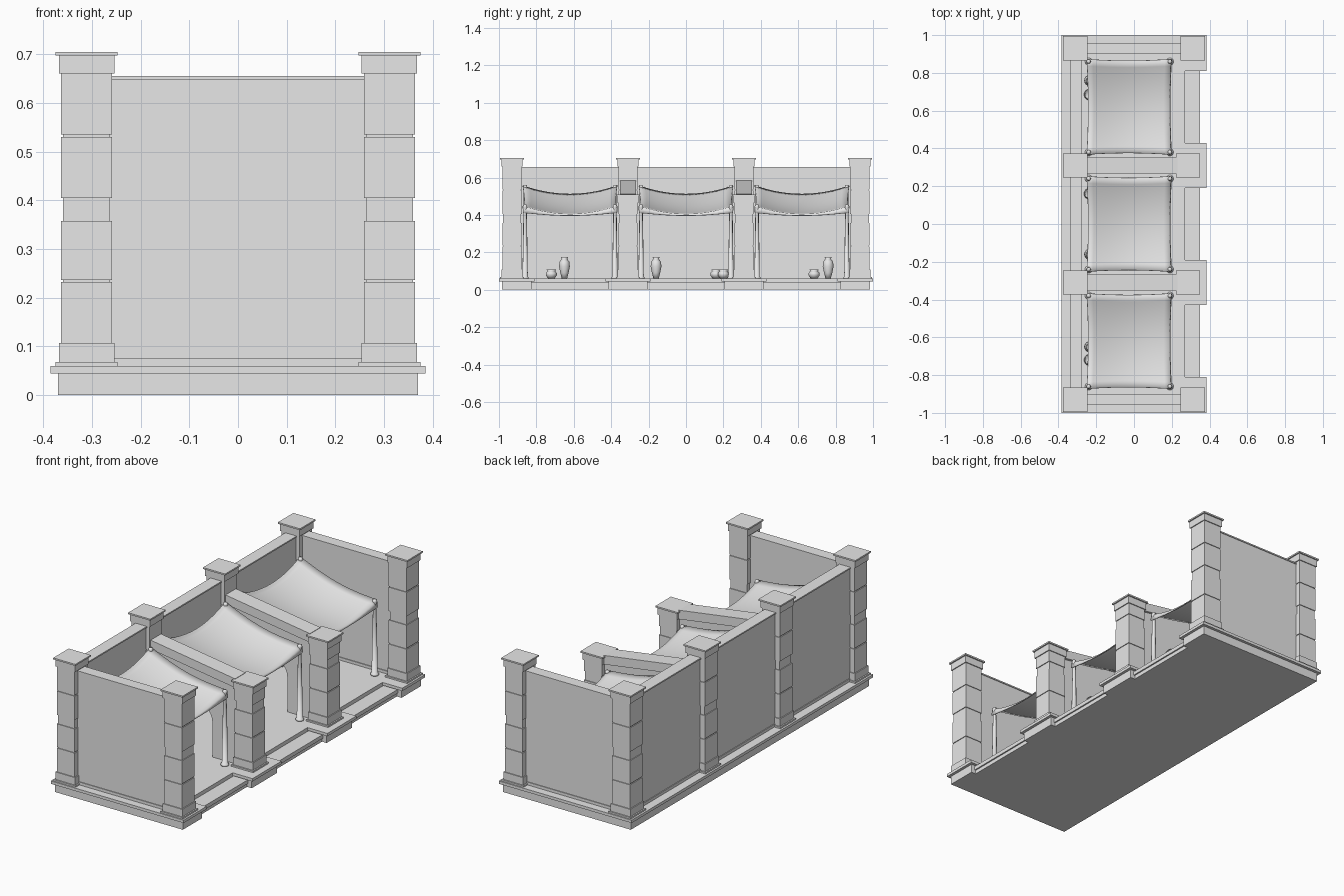
import bpy, bmesh, math
from mathutils import Vector

cube = bpy.data.objects.get("Cube")
if cube:
    bpy.data.objects.remove(cube, do_unlink=True)

stone = bpy.data.materials.new("pale_grey")
stone.use_nodes = True
GREY = (0.8, 0.8, 0.8, 1)
stone.diffuse_color = GREY
stone.node_tree.nodes["Principled BSDF"].inputs["Base Color"].default_value = GREY


def finish(name, bm, smooth=False):
    bmesh.ops.recalc_face_normals(bm, faces=bm.faces)
    mesh = bpy.data.meshes.new(name)
    for f in bm.faces:
        f.smooth = smooth
    bm.to_mesh(mesh)
    bm.free()
    mesh.materials.append(stone)
    ob = bpy.data.objects.new(name, mesh)
    bpy.context.scene.collection.objects.link(ob)
    return ob


def add_box(bm, x, y, z):
    """Box from (min, max) pairs."""
    verts = bmesh.ops.create_cube(bm, size=1)["verts"]
    for v in verts:
        v.co = Vector([(a + b) / 2 + c * (b - a) for (a, b), c in zip((x, y, z), v.co)])


def boxes(name, items):
    bm = bmesh.new()
    for x, y, z in items:
        add_box(bm, x, y, z)
    return finish(name, bm)


def prism(name, points, y, half):
    """Extrude an x-z outline along y."""
    bm = bmesh.new()
    face = bm.faces.new([bm.verts.new((px, y - half, pz)) for px, pz in points])
    new = bmesh.ops.extrude_face_region(bm, geom=[face])["geom"]
    bmesh.ops.translate(bm, vec=(0, 2 * half, 0),
                        verts=[g for g in new if isinstance(g, bmesh.types.BMVert)])
    return finish(name, bm)


def lathe(name, profile, loc, sides=16):
    bm = bmesh.new()
    vs = [bm.verts.new((r, 0, z)) for r, z in profile]
    es = [bm.edges.new(p) for p in zip(vs, vs[1:])]
    bmesh.ops.spin(bm, geom=vs + es, cent=(0, 0, 0), axis=(0, 0, 1),
                   angle=2 * math.pi, steps=sides)
    bmesh.ops.remove_doubles(bm, verts=bm.verts, dist=0.0002)
    ob = finish(name, bm, True)
    ob.location = loc
    return ob


# Platform with projecting blocks under the front pillars and steps between
FLOOR = 0.06
EDGE = 0.27
boxes("platform", [((-0.37, EDGE), (-0.985, 0.985), (0, 0.045)),
                   ((-0.385, EDGE), (-1, 1), (0.045, FLOOR))])
for lo, hi in ((-1, -0.81), (-0.43, -0.19), (0.19, 0.43), (0.81, 1)):
    a = lo + 0.015
    b = hi - 0.015
    boxes("pillar_footing", [((EDGE - 0.03, 0.37), (a, b), (0, 0.045)),
                             ((EDGE - 0.03, 0.385), (lo, hi), (0.045, FLOOR))])
for mid in (-0.62, 0, 0.62):
    boxes("front_step", [((EDGE - 0.02, 0.343), (mid - 0.21, mid + 0.21), (0, 0.02)),
                         ((EDGE - 0.02, 0.35), (mid - 0.21, mid + 0.21), (0.02, 0.04))])


# Pillars: plinth, coursed stone blocks with thin joints, capital
def pillar(name, x, y, top):
    layers = [(FLOOR, 0.068, 0.064), (0.068, 0.107, 0.057)]
    neck = top - 0.045
    z = 0.107
    for end, half in ((0.232, 0.052), (0.237, 0.048), (0.358, 0.052), (0.405, 0.048),
                      (0.53, 0.052), (0.535, 0.048), (neck, 0.052)):
        end = min(end, neck)
        if end > z:
            layers.append((z, end, half))
            z = end
    layers += [(neck, top - 0.008, 0.057), (top - 0.008, top, 0.064)]
    boxes(name, [((x - h, x + h), (y - h, y + h), (a, b)) for a, b, h in layers])


for y in (-0.93, -0.31, 0.31, 0.93):
    pillar("back_pillar", -0.311, y, 0.705)
    if abs(y) > 0.5:
        pillar("front_corner_pillar", 0.311, y, 0.705)
    else:
        pillar("front_inner_pillar", 0.286, y, 0.51)

# Outer walls with a base strip and a thin coping
WALL = ((FLOOR, 0.075, 0.004), (0.075, 0.648, 0), (0.648, 0.655, 0.004))
boxes("back_wall", [((-0.336 - e, -0.279 + e), (-0.92, 0.92), (a, b)) for a, b, e in WALL])
for s in (-1, 1):
    c = s * 0.929
    boxes("end_wall", [((-0.3, 0.3), (c - 0.026 - e, c + 0.026 + e), (a, b)) for a, b, e in WALL])

# Dividing walls with an arched doorway and a sloping coping
R = 0.09
SPRING = 0.24
arch = [(-R * math.cos(math.pi * i / 12), SPRING + R * math.sin(math.pi * i / 12))
        for i in range(13)]
outline = ([(-0.28, FLOOR), (-R, FLOOR)] + arch +
           [(R, FLOOR), (0.24, FLOOR), (0.24, 0.49), (-0.28, 0.57)])
for y in (-0.31, 0.31):
    prism("dividing_wall", outline, y, 0.03)
    prism("dividing_wall_coping",
          [(-0.28, 0.54), (0.23, 0.465), (0.23, 0.512), (-0.28, 0.587)], y, 0.043)


# Hanging cloth awning on four poles
def awning(mid):
    n = 14
    bm = bmesh.new()
    rows = []
    for i in range(n + 1):
        u = i / n
        row = []
        for j in range(n + 1):
            v = 2 * j / n - 1
            sag = 1 - v * v
            pinch = 0.008 * math.sin(math.pi * u) * v
            row.append(bm.verts.new((-0.25 + 0.445 * u + 0.008 * sag * (1 - 2 * u),
                                     mid + 0.252 * v - pinch,
                                     0.558 - 0.108 * u - 0.02 * math.sin(math.pi * u)
                                     - 0.045 * sag)))
        rows.append(row)
    # Front hem, deeper at the corners
    rows.append([bm.verts.new((w.co.x + 0.006, w.co.y,
                               w.co.z - 0.008 - 0.03 * (2 * j / n - 1) ** 2))
                 for j, w in enumerate(rows[-1])])
    for r0, r1 in zip(rows, rows[1:]):
        for j in range(n):
            bm.faces.new((r0[j], r1[j], r1[j + 1], r0[j + 1]))
    cloth = finish("awning_cloth", bm, True)
    mod = cloth.modifiers.new("thickness", "SOLIDIFY")
    mod.thickness = 0.004
    for s in (-1, 1):
        for x, top in ((-0.24, 0.555), (0.19, 0.45)):
            h = top - FLOOR
            lathe("awning_pole", [(0, 0), (0.02, 0), (0.02, 0.008), (0.015, 0.01),
                                  (0.008, h - 0.02), (0.012, h - 0.008),
                                  (0.009, h + 0.004), (0, h + 0.006)],
                  (x, mid + s * 0.24, FLOOR), 10)


for mid in (-0.62, 0, 0.62):
    awning(mid)

# Pottery along the back wall
VASE = [(0, 0), (0.014, 0), (0.022, 0.03), (0.029, 0.065), (0.026, 0.09),
        (0.015, 0.105), (0.019, 0.115), (0.014, 0.112), (0, 0.09)]
BOWL = [(0, 0), (0.018, 0), (0.03, 0.018), (0.029, 0.03), (0.02, 0.04),
        (0.026, 0.049), (0.02, 0.046), (0, 0.03)]
for y in (-0.65, -0.16, 0.76):
    lathe("tall_vase", VASE, (-0.235, y, FLOOR))
for x, y in ((-0.235, -0.72), (-0.235, 0.16), (-0.19, 0.2), (-0.235, 0.685)):
    lathe("round_jar", BOWL, (x, y, FLOOR))
